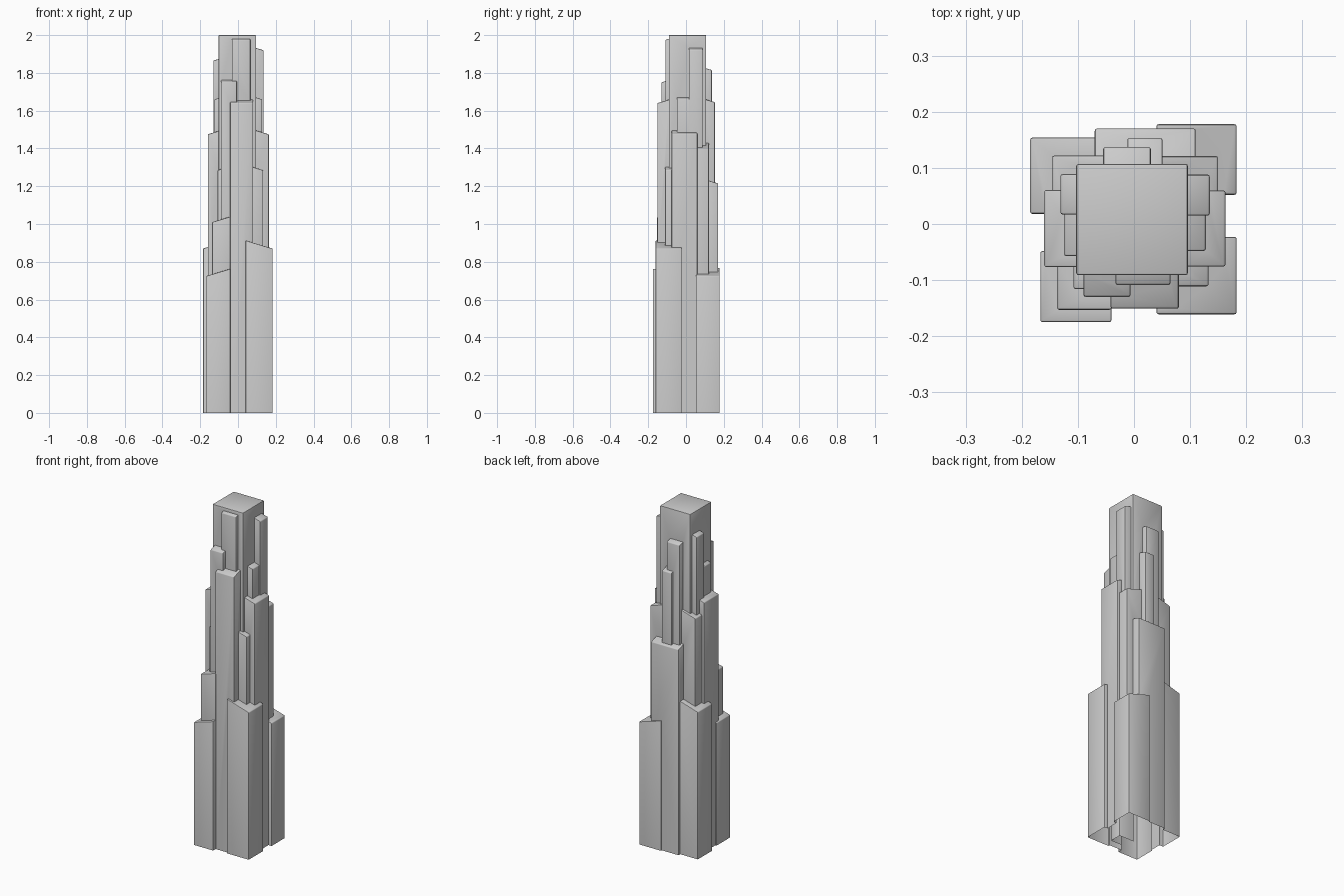
import bpy, bmesh

if "Cube" in bpy.data.objects:
    bpy.data.objects.remove(bpy.data.objects["Cube"])

INNER = .04    # how close each attached block reaches to the tower's axis
SLOPE = .3     # block tops fall away from the core at this gradient


def block(name, xs, ys, z, gx=0, gy=0):
    """Box with a sloped top and softly bevelled edges, reaching below ground."""
    bm = bmesh.new()
    bmesh.ops.create_cube(bm, size=1)
    bottom = -.05 - .003 * len(blocks)
    for v in bm.verts:
        x, y = xs[v.co.x > 0], ys[v.co.y > 0]
        v.co = (x, y, z + gx * x + gy * y if v.co.z > 0 else bottom)
    bmesh.ops.bevel(bm, geom=bm.edges[:], offset=.004, segments=2,
                    profile=.5, affect='EDGES')
    mesh = bpy.data.meshes.new(name)
    bm.to_mesh(mesh)
    bm.free()
    obj = bpy.data.objects.new(name, mesh)
    bpy.context.collection.objects.link(obj)
    blocks.append(obj)


def attach(side, kind, a, b, out, z):
    """Block on one side: spans a..b along it, outer face at out, outer top at z."""
    sign = 1 if side in ("right", "back") else -1
    across = sorted((sign * INNER, sign * out))
    top, grad = z + SLOPE * out, -SLOPE * sign
    name = f"{side}_{kind}"
    if side in ("left", "right"):
        block(name, across, (a, b), top, gx=grad)
    else:
        block(name, (a, b), across, top, gy=grad)


blocks = []
block("core", (-.103, .096), (-.091, .107), 2)

# low corner blocks
attach("left", "front_corner", -.175, -.048, .167, .725)
attach("right", "front_corner", -.161, -.023, .183, .87)
attach("right", "back_corner", .052, .178, .183, .725)
attach("left", "back_corner", .018, .154, .185, .87)

# middle slabs
attach("left", "front_slab", -.153, -.03, .137, 1.01)
attach("front", "slab", -.042, .08, .151, 1.64)
attach("right", "slab", -.076, .06, .163, 1.475)
attach("left", "slab", -.077, .061, .16, 1.475)
attach("back", "slab", -.07, .11, .17, 1.215)

# slim piers in the re-entrant corners
attach("right", "back_pier", .035, .121, .15, 1.4)
attach("left", "back_pier", .037, .122, .146, 1.4)
attach("right", "front_pier", -.111, -.04, .133, 1.285)
attach("left", "front_pier", -.116, -.035, .108, 1.285)

# upper fins
attach("left", "fin_tall", .017, .089, .131, 1.865)
attach("left", "fin_short", -.057, .025, .125, 1.66)
attach("right", "fin_tall", .015, .088, .135, 1.92)
attach("right", "fin_short", -.048, .022, .128, 1.66)
attach("front", "fin_tall", -.033, .065, .109, 1.975)
attach("front", "fin_short", -.09, -.006, .13, 1.75)
attach("back", "fin_tall", -.055, .03, .137, 1.815)
attach("back", "fin_short", -.012, .051, .153, 1.645)

# fuse all the blocks into one outer shell
tower = blocks[0]
tower.name = "stepped_tower"
bpy.context.view_layer.objects.active = tower
tower.select_set(True)
for other in blocks[1:]:
    mod = tower.modifiers.new("fuse", 'BOOLEAN')
    mod.operation = 'UNION'
    mod.solver = 'EXACT'
    mod.object = other
    bpy.ops.object.modifier_apply(modifier=mod.name)
    bpy.data.objects.remove(other)

# trim level with the ground, leaving the underside open
bm = bmesh.new()
bm.from_mesh(tower.data)
bmesh.ops.bisect_plane(bm, geom=bm.verts[:] + bm.edges[:] + bm.faces[:],
                       plane_co=(0, 0, 0), plane_no=(0, 0, 1), clear_inner=True)
bm.to_mesh(tower.data)
bm.free()

bpy.ops.object.shade_smooth_by_angle(angle=.7)
